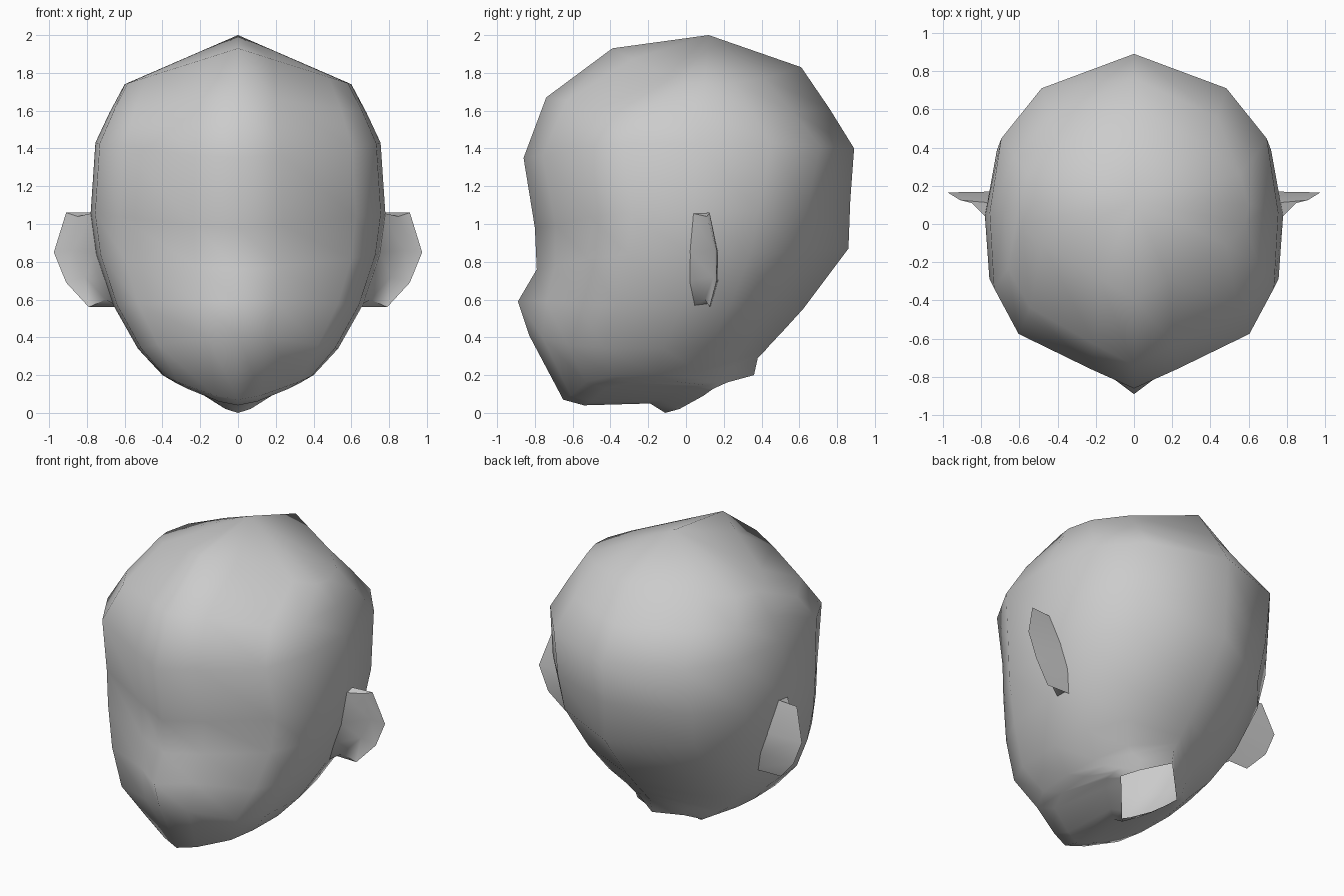
import bpy
import bmesh

cube = bpy.data.objects.get("Cube")
if cube:
    bpy.data.objects.remove(cube, do_unlink=True)

skin = bpy.data.materials.new("plain_grey")
skin.use_nodes = True
GREY = (0.6, 0.6, 0.6, 1)
skin.diffuse_color = GREY
skin.node_tree.nodes["Principled BSDF"].inputs["Base Color"].default_value = GREY


def finish(bm, name, sharp_angle):
    """Turn a bmesh into a smooth shaded object."""
    bmesh.ops.recalc_face_normals(bm, faces=bm.faces)
    mesh = bpy.data.meshes.new(name)
    bm.to_mesh(mesh)
    bm.free()
    mesh.materials.append(skin)
    obj = bpy.data.objects.new(name, mesh)
    bpy.context.collection.objects.link(obj)
    bpy.ops.object.select_all(action='DESELECT')
    obj.select_set(True)
    bpy.context.view_layer.objects.active = obj
    bpy.ops.object.shade_smooth_by_angle(angle=sharp_angle)
    return obj


def bridge(bm, a, b, closed):
    """Join two rows of vertices with quads."""
    count = len(a)
    for i in range(count if closed else count - 1):
        j = (i + 1) % count
        bm.faces.new((a[i], a[j], b[j], b[i]))


# Outline of one half of a head section, from front to back: width and depth share
outline = [(0, 1), (.3, .89), (.8, .69), (.97, .43), (1, 0), (.92, -.5), (.64, -.82), (0, -1)]
outline += [(-u, v) for u, v in outline[-2:0:-1]]

# Sections from crown to jaw: front (y, z), side (x, y, z), back (y, z),
# and the fullness of the front and back corners, where 0 is a diamond
sections = [
    ((-.39, 1.93), (.60, .10, 1.74), (.61, 1.83), (.45, .55)),
    ((-.74, 1.67), (.68, .08, 1.59), (.76, 1.61), (.88, .75)),
    ((-.86, 1.35), (.755, .06, 1.43), (.89, 1.40), (1, .92)),
    ((-.80, .98), (.78, .04, 1.06), (.87, 1.13), (.9, .8)),
    ((-.79, .76), (.75, .02, .84), (.86, .87), (.95, .72)),
    ((-.89, .59), (.66, -.02, .57), (.62, .55), (1, .75)),
    ((-.83, .41), (.53, -.12, .34), (.52, .44), (1.05, .75)),
    ((-.65, .07), (.40, -.15, .20), (.44, .355), (1.15, .7)),
    ((-.54, .04), (.34, -.05, .165), (.41, .32), (1.15, .6)),
    ((-.19, .05), (.26, .12, .145), (.38, .29), (.5, .3)),
    ((-.11, 0), (.22, .14, .125), (.36, .20), (0, 0)),
]
NOSE = 5


def section_ring(bm, index):
    front, (width, mid, height), back, fullness = sections[index]
    ring = []
    for u, v in outline:
        end_y, end_z = front if v > 0 else back
        # Only the tip of the nose stands out from its section
        if index == NOSE and u != 0 and v > 0:
            end_y += .06
        flat = 1 - abs(u)
        share = flat + (abs(v) - flat) * fullness[0 if v > 0 else 1]
        # The top section is folded straight, the others are rounded
        lift = 1 - abs(u) ** (1.5 if index else 1)
        y = mid + (end_y - mid) * share
        z = height + (end_z - height) * lift
        ring.append(bm.verts.new((width * u, y, z)))
    return ring


# Head, left open under the neck
bm = bmesh.new()
crown = bm.verts.new((0, .12, 2))
rings = [section_ring(bm, i) for i in range(len(sections))]
for i, vert in enumerate(rings[0]):
    bm.faces.new((crown, vert, rings[0][i - 1]))
for upper, lower in zip(rings, rings[1:]):
    bridge(bm, upper, lower, True)
finish(bm, "head", 3.1)

# Ears: front root, hollow, rim and back root, from top to bottom
front_root = [(.76, .02, 1.06), (.75, .02, .85), (.70, .02, .70), (.63, .03, .56)]
hollow = [(.85, .11, 1.04), (.88, .15, .86), (.81, .145, .72), (.70, .10, .60)]
rim = [(.91, .125, 1.06), (.975, .165, .85), (.91, .16, .69), (.79, .125, .56)]
back_root = [(.74, .11, 1.06), (.72, .17, .85), (.64, .17, .70), (.58, .13, .56)]
for side, name in ((1, "left_ear"), (-1, "right_ear")):
    bm = bmesh.new()
    rows = [[bm.verts.new((side * x, y, z)) for x, y, z in row]
            for row in (front_root, hollow, rim, back_root)]
    for a, b in zip(rows, rows[1:] + rows[:1]):
        bridge(bm, a, b, False)
    for end in (0, -1):
        bm.faces.new([row[end] for row in rows])
    finish(bm, name, 0.9)
